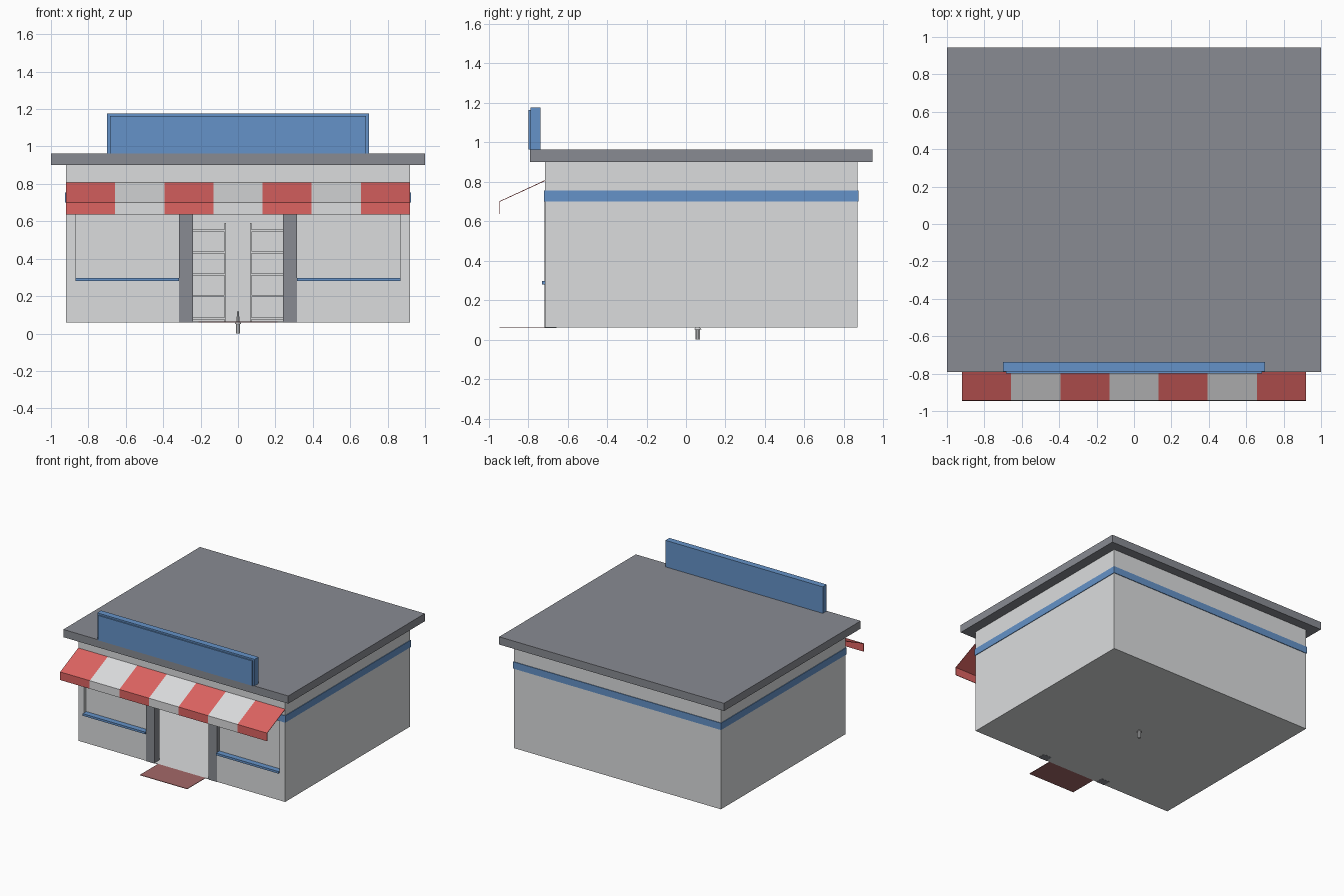
import bpy
import bmesh
from mathutils import Vector

cube = bpy.data.objects.get("Cube")
if cube:
    bpy.data.objects.remove(cube, do_unlink=True)


def material(name, rgb):
    m = bpy.data.materials.new(name)
    m.use_nodes = True
    m.diffuse_color = (*rgb, 1)
    m.node_tree.nodes["Principled BSDF"].inputs["Base Color"].default_value = (*rgb, 1)
    return m


WHITE = material("pale grey", (0.71, 0.72, 0.73))
GREY = material("roof grey", (0.25, 0.26, 0.29))
BLUE = material("trim blue", (0.13, 0.29, 0.58))
RED = material("awning red", (0.72, 0.125, 0.12))
MAT = material("doormat red", (0.37, 0.14, 0.14))


def finish(name, bm, *mats):
    mesh = bpy.data.meshes.new(name)
    bmesh.ops.recalc_face_normals(bm, faces=bm.faces[:])
    bm.to_mesh(mesh)
    bm.free()
    for m in mats:
        mesh.materials.append(m)
    obj = bpy.data.objects.new(name, mesh)
    bpy.context.collection.objects.link(obj)
    return obj


def boxes(name, mat, *specs):
    """One object made of boxes, each given as x, y and z ranges."""
    bm = bmesh.new()
    for spec in specs:
        verts = bmesh.ops.create_cube(bm, size=1)["verts"]
        for v in verts:
            v.co = Vector([(a + b) / 2 + c * (b - a) for c, (a, b) in zip(v.co, spec)])
    return finish(name, bm, mat)


def both_sides(name, mat, *specs):
    """The same boxes on +x (left) and mirrored on -x (right)."""
    boxes("left_" + name, mat, *specs)
    boxes("right_" + name, mat, *[((-x[1], -x[0]), y, z) for x, y, z in specs])


# Hollow building shell
W, FRONT, BACK, BASE, TOP = 0.92, -0.715, 0.87, 0.06, 0.9
HEAD = 0.72
T = 0.04
INNER = FRONT + 0.06
boxes("floor", WHITE, ((-W, W), (FRONT, BACK), (BASE, BASE + 0.004)))
boxes("back_wall", WHITE, ((-W, W), (BACK - T, BACK), (BASE, TOP)))
both_sides("side_wall", WHITE, ((W - T, W), (FRONT, BACK), (BASE, TOP)))
boxes("front_wall_top", WHITE, ((-W, W), (FRONT, INNER), (HEAD, TOP)))
both_sides("front_wall", WHITE,
           ((0.87, W), (FRONT, INNER), (BASE, HEAD)),
           ((0.315, 0.87), (FRONT, INNER), (BASE, 0.285)))
both_sides("window_pane", WHITE, ((0.315, 0.87), (FRONT + 0.03, INNER), (0.285, HEAD)))
both_sides("window_sill", BLUE, ((0.315, 0.87), (FRONT - 0.015, FRONT + 0.03), (0.28, 0.297)))

# Door surround and mat
both_sides("door_post", GREY, ((0.24, 0.315), (FRONT - 0.002, INNER), (BASE - 0.001, HEAD)))
boxes("doormat", MAT, ((-0.21, 0.21), (-0.945, FRONT), (BASE, BASE + 0.004)))

# Blue band around the walls
E = 0.005
boxes("wall_band", BLUE,
      ((-W - E, W + E), (BACK, BACK + E), (0.7, 0.755)),
      ((-W - E, W + E), (FRONT - E, FRONT), (0.7, 0.755)),
      ((W, W + E), (FRONT, BACK), (0.7, 0.755)),
      ((-W - E, -W), (FRONT, BACK), (0.7, 0.755)))

# Roof and sign board
boxes("roof", GREY, ((-1, 1), (-0.79, 0.945), (TOP, 0.962)))
boxes("sign_board", BLUE, ((-0.7, 0.7), (-0.788, -0.738), (0.95, 1.175)))
boxes("sign_face", BLUE, ((-0.685, 0.685), (-0.798, -0.788), (0.962, 1.162)))

# Striped awning: slope and hanging valance, swept across seven stripes
STRIPES = 7
profile = [(FRONT, 0.805), (-0.943, 0.7), (-0.943, 0.636)]
bm = bmesh.new()
rows = [[bm.verts.new((-W + 2 * W * i / STRIPES, y, z)) for y, z in profile]
        for i in range(STRIPES + 1)]
for i in range(STRIPES):
    for j in range(2):
        face = bm.faces.new((rows[i][j], rows[i][j + 1], rows[i + 1][j + 1], rows[i + 1][j]))
        face.material_index = i % 2
awning = finish("awning", bm, RED, WHITE)
solid = awning.modifiers.new("thickness", "SOLIDIFY")
solid.thickness = 0.004
solid.offset = 0

# Shelf racks inside, either side of the aisle
levels = [0.08, 0.2, 0.315, 0.435, 0.55]
both_sides("shelves", WHITE,
           ((0.065, 0.073), (0.45, 0.8), (BASE, 0.59)),
           ((0.8, 0.808), (0.45, 0.8), (BASE, 0.59)),
           *[((0.073, 0.8), (0.45, 0.8), (z - 0.006, z + 0.006)) for z in levels])

# Small peg through the floor
bm = bmesh.new()
for r1, r2, low, high in [(0.012, 0.012, 0, 0.05), (0.02, 0.012, 0.05, 0.06), (0.01, 0.004, 0.06, 0.12)]:
    peg = bmesh.ops.create_cone(bm, cap_ends=True, segments=10, radius1=r1, radius2=r2, depth=high - low)
    bmesh.ops.translate(bm, verts=peg["verts"], vec=(0, 0.06, (low + high) / 2))
finish("floor_peg", bm, WHITE)
